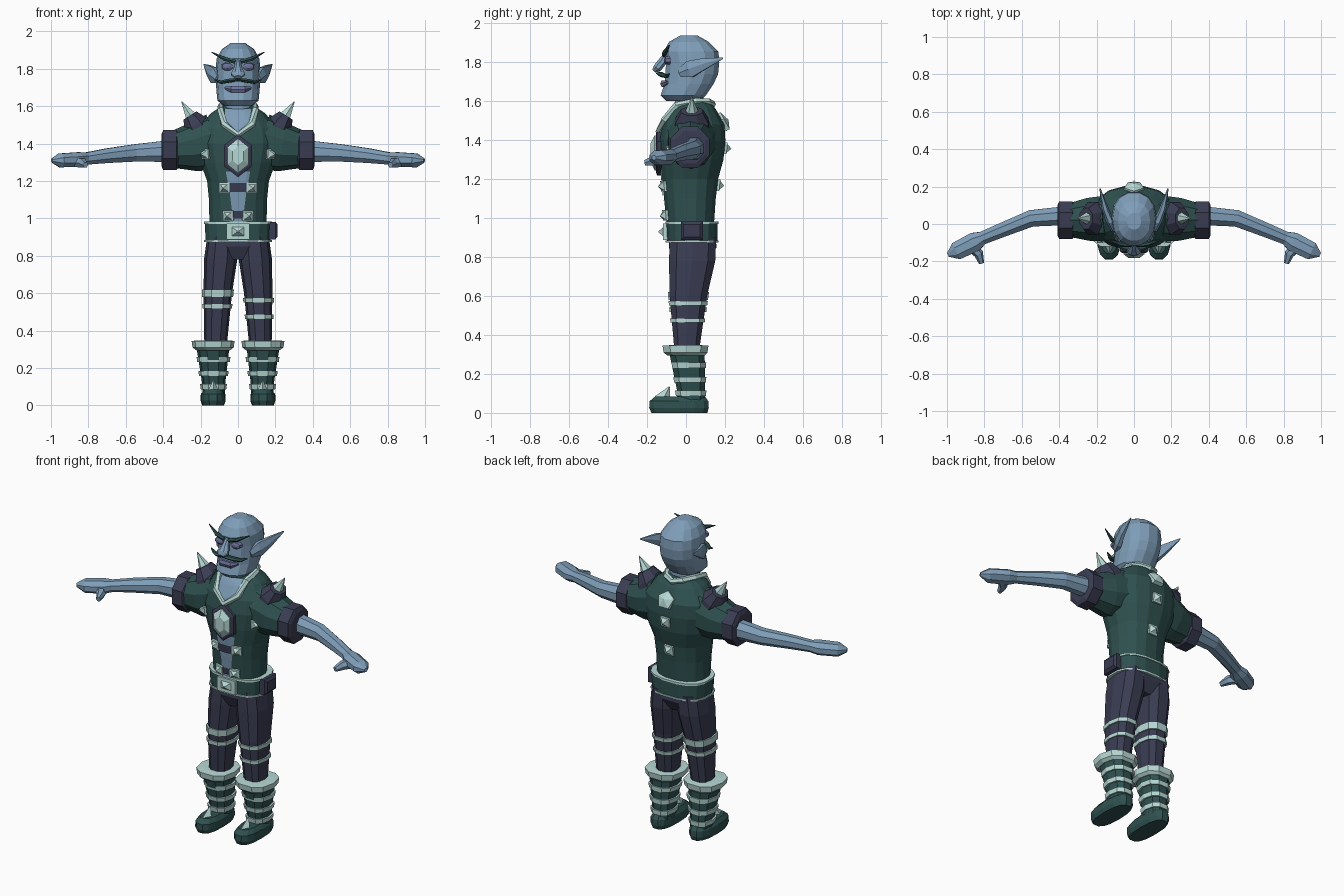
import bpy, bmesh, math
from mathutils import Vector
from mathutils.bvhtree import BVHTree


def material(name, rgb):
    m = bpy.data.materials.new(name)
    m.diffuse_color = (*rgb, 1)
    return m


SKIN = material("skin", (.21, .34, .48))
GREEN = material("green_leather", (.028, .082, .08))
NAVY = material("navy_cloth", (.042, .046, .085))
PALE = material("pale_metal", (.47, .69, .66))
LIP = material("lip", (.15, .17, .33))


def finish(name, bm, mat, mirror):
    bmesh.ops.recalc_face_normals(bm, faces=bm.faces)
    me = bpy.data.meshes.new(name)
    bm.to_mesh(me)
    bm.free()
    me.materials.append(mat)
    ob = bpy.data.objects.new(name, me)
    bpy.context.collection.objects.link(ob)
    if mirror:
        mod = ob.modifiers.new("mirror", 'MIRROR')
        mod.use_mirror_merge = False
    return ob


def loft(name, rings, mat, mirror=False, closed=False):
    bm = bmesh.new()
    vs = [[bm.verts.new(p) for p in r] for r in rings]
    n = len(vs[0])
    pairs = list(zip(vs, vs[1:])) + ([(vs[-1], vs[0])] if closed else [])
    for a, b in pairs:
        for i in range(n):
            j = (i + 1) % n
            bm.faces.new((a[i], a[j], b[j], b[i]))
    if not closed:
        bm.faces.new(vs[0])
        bm.faces.new(vs[-1])
    return finish(name, bm, mat, mirror)


def stack(name, rows, mat, n=12, p=2.3, mirror=False):
    """Horizontal rounded sections: (z, centre x, half width, y front, y back)."""
    def pw(v):
        return math.copysign(abs(v) ** (2 / p), v)
    rings = []
    for z, cx, rx, y0, y1 in rows:
        ang = [2 * math.pi * (i + .5) / n - math.pi / 2 for i in range(n)]
        rings.append([Vector((cx + rx * pw(math.cos(a)),
                              (y0 + y1) / 2 + (y1 - y0) / 2 * pw(math.sin(a)), z)) for a in ang])
    return loft(name, rings, mat, mirror)


def tube(name, pts, mat, n=8, phase=0, mirror=False, closed=False):
    """Sections along a path: (x, y, z, half width, half height)."""
    rings, k = [], len(pts)
    for i, q in enumerate(pts):
        a = pts[(i - 1) % k] if closed else pts[max(i - 1, 0)]
        b = pts[(i + 1) % k] if closed else pts[min(i + 1, k - 1)]
        t = (Vector(b[:3]) - Vector(a[:3])).normalized()
        side = t.cross(Vector((0, 1, 0) if abs(t.z) > .98 else (0, 0, 1))).normalized()
        up = side.cross(t)
        ang = [2 * math.pi * j / n + math.radians(phase) for j in range(n)]
        rings.append([Vector(q[:3]) + side * q[3] * math.cos(w) + up * q[4] * math.sin(w) for w in ang])
    return loft(name, rings, mat, mirror, closed)


# Vest body and sleeves
vest = stack("vest", [(.96, 0, .155, -.1, .145), (1.1, 0, .158, -.115, .155), (1.2, 0, .168, -.125, .167),
                      (1.3, 0, .205, -.135, .195), (1.4, 0, .225, -.138, .205), (1.48, 0, .215, -.122, .2),
                      (1.56, 0, .15, -.08, .155), (1.6, 0, .09, -.045, .12)], GREEN, 16)
bvh = BVHTree.FromPolygons([v.co for v in vest.data.vertices], [p.vertices for p in vest.data.polygons])
tube("sleeve", [(.13, .03, 1.41, .13, .15), (.24, .025, 1.38, .12, .13), (.36, .02, 1.365, .09, .095)],
     GREEN, 10, 18, True)
tube("sleeve_cuff", [(.315, .02, 1.365, .09, .095), (.33, .02, 1.365, .108, .115),
                     (.4, .02, 1.365, .108, .115), (.41, .02, 1.365, .085, .09)], NAVY, 8, 22.5, True)


def on_vest(x, z, back=False):
    s = 1 if back else -1
    hit, nor, *_ = bvh.ray_cast(Vector((x, s, z)), Vector((0, -s, 0)))
    return hit, nor if nor.y * s > 0 else -nor


def drape(name, rows, mat, off):
    """Panel laid on the vest front; rows are (z, half width)."""
    bm = bmesh.new()
    grid = []
    for (z0, w0), (z1, w1) in zip(rows, rows[1:]):
        for i in range(6):
            t = i / 5
            z, w = z0 + (z1 - z0) * t, w0 + (w1 - w0) * t
            grid.append([bm.verts.new(on_vest(w * c / 4, z)[0] - Vector((0, off, 0))) for c in range(-4, 5)])
    for a, b in zip(grid, grid[1:]):
        for c in range(8):
            bm.faces.new((a[c], a[c + 1], b[c + 1], b[c]))
    finish(name, bm, mat, False)


def stud(name, loc, nor, steps, w, h, mat, n=4, phase=45, mirror=False):
    """Faceted ornament; steps are (height, scale)."""
    k = math.sqrt(2) if n == 4 else 1
    tube(name, [(*(loc + nor * d), w * s * k, h * s * k) for d, s in steps], mat, n, phase, mirror)


# Bare chest, straps and metal on the vest
drape("chest_skin", [(1.585, .07), (1.5, .068), (1.44, .004)], SKIN, .006)
drape("open_front_skin", [(1.25, .065), (1.12, .042), (.98, .025)], SKIN, .005)
drape("upper_strap", [(1.19, .085), (1.14, .085)], NAVY, .011)
drape("lower_strap", [(1.04, .06), (1.0, .06)], NAVY, .011)
PYRAMID = [(-.01, 1), (.012, 1), (.014, .7), (.035, .02)]
for z, x in ((1.345, .175), (1.165, .07), (1.015, .05)):
    stud("vest_stud", *on_vest(x, z), PYRAMID, .029, .027, PALE, mirror=True)
for z in (1.36, 1.17):
    stud("back_stud", *on_vest(0, z, True), PYRAMID, .03, .03, PALE)
loc, nor = on_vest(0, 1.49, True)
stud("back_gem", loc, nor, [(-.01, 1), (.012, 1), (.03, .02)], .055, .055, PALE, 5, 90)
loc, nor = on_vest(0, 1.335)
nor = Vector((0, -1, 0))
stud("gem_rim", loc, nor, [(-.02, 1), (.015, 1), (.022, .85)], .085, .115, NAVY, 6, 90)
stud("chest_gem", loc, nor, [(0, 1), (.028, 1), (.048, .55)], .064, .09, PALE, 6, 90)
half = [(.075, -.108, 1.505), (.092, -.05, 1.58), (.09, .05, 1.6), (.055, .112, 1.598)]
path = [(0, -.138, 1.445)] + half + [(0, .135, 1.585)] + [(-x, y, z) for x, y, z in reversed(half)]
tube("collar", [(*q, .019, .019) for q in path], PALE, 6, 0, closed=True)

# Shoulder pads with spikes
tube("shoulder_pad", [(.18, .03, 1.43, .1, .085), (.225, .03, 1.5, .092, .075), (.257, .03, 1.55, .06, .045)],
     NAVY, 8, 22.5, True)
tube("shoulder_spike", [(.235, .03, 1.52, .045, .045), (.302, .03, 1.625, .002, .002)], PALE, 6, 0, True)

# Arms and hands
tube("arm", [(.36, .045, 1.36, .055, .063), (.55, .03, 1.35, .048, .05), (.7, -.03, 1.335, .042, .042),
             (.81, -.075, 1.32, .038, .035), (.85, -.095, 1.315, .056, .042), (.95, -.145, 1.31, .052, .04),
             (.995, -.165, 1.31, .012, .012)], SKIN, 8, 22.5, True)
tube("thumb", [(.88, -.11, 1.305, .03, .03), (.83, -.16, 1.295, .026, .028), (.815, -.21, 1.285, .014, .016)],
     SKIN, 6, 0, True)

# Belt, buckle and pouch
stack("belt", [(.88, 0, .176, -.1, .165), (.98, 0, .18, -.105, .165)], GREEN, 16, 2.6)
for z, h in ((.88, .005), (.977, .006)):
    stack("belt_trim", [(z - h, 0, .184, -.108, .17), (z + h, 0, .184, -.108, .17)], PALE, 16, 2.6)
stud("buckle", Vector((0, -.1, .93)), Vector((0, -1, 0)), [(-.01, 1), (.018, 1), (.018, .75), (.01, .7), (.04, .08)],
     .062, .043, PALE)
tube("pouch", [(.15, .03, .935, .08, .066), (.2, .03, .935, .08, .066), (.212, .03, .935, .06, .045)], NAVY, 4, 45)

# Trousers
stack("hips", [(.92, 0, .16, -.09, .155), (.85, 0, .168, -.092, .16), (.78, 0, .09, -.06, .12)], NAVY, 12, 2.5)
stack("trouser_leg", [(.9, .085, .08, -.088, .16), (.78, .093, .089, -.092, .155), (.6, .108, .076, -.088, .112),
                      (.32, .12, .06, -.062, .07)], NAVY, 10, 2.5, True)


def leg_row(z, side, grow):
    t = (.6 - z) / .28
    return (z, side * (.108 + .012 * t), .076 - .016 * t + grow, -.088 + .026 * t - grow, .112 - .042 * t + grow)


for side, z, h in ((1, .563, .012), (1, .474, .011), (-1, .6, .02), (-1, .53, .012)):
    stack("knee_band", [leg_row(z - h, side, .008), leg_row(z + h, side, .008)], PALE, 10, 2.5)

# Boots
stack("boot_cuff", [(.295, .133, .09, -.1, .1), (.31, .133, .11, -.12, .115), (.345, .133, .115, -.125, .12),
                    (.348, .133, .07, -.08, .08)], PALE, 10, 2.5, True)
stack("boot_shaft", [(.05, .13, .06, -.05, .1), (.12, .13, .062, -.05, .1), (.31, .134, .088, -.09, .1)],
      GREEN, 10, 2.4, True)
for z in (.1, .17, .245):
    g = (z - .1) * .13
    stack("boot_stripe", [(z - .014, .131, .068 + g, -.055 - g, .106), (z + .014, .131, .072 + g, -.06 - g, .108)],
          PALE, 10, 2.4, True)
stack("boot_foot", [(0, .133, .058, -.18, .112), (.025, .133, .067, -.192, .12), (.06, .133, .066, -.19, .118),
                    (.085, .132, .048, -.16, .1)], GREEN, 14, 2.6, True)
tube("toe_spike", [(.132, -.12, .065, .035, .045), (.132, -.085, .135, .002, .002)], PALE, 4, 0, True)

# Head and neck
stack("neck", [(1.48, 0, .085, -.06, .1), (1.64, 0, .078, -.06, .09)], SKIN)
stack("head", [(1.602, 0, .078, -.105, .07), (1.63, 0, .11, -.133, .105), (1.69, 0, .116, -.113, .145),
               (1.74, 0, .118, -.11, .168), (1.8, 0, .12, -.105, .174), (1.855, 0, .114, -.117, .17),
               (1.905, 0, .086, -.09, .12), (1.938, 0, .038, -.03, .06)], SKIN, 14, 2.25)
tube("nose", [(0, -.1, 1.84, .014, .014), (0, -.12, 1.805, .022, .024), (0, -.148, 1.77, .04, .024),
              (0, -.165, 1.755, .02, .012)], SKIN, 8, 22.5)
tube("ear", [(.105, -.03, 1.745, .02, .025), (.13, .02, 1.765, .022, .05), (.155, .085, 1.79, .018, .035),
             (.182, .19, 1.822, .003, .004)], SKIN, 6, 0, True)
tube("eyebrow", [(.015, -.112, 1.838, .012, .013), (.07, -.108, 1.852, .014, .012), (.14, -.085, 1.888, .003, .003)],
     GREEN, 6, 0, True)
tube("eye", [(.056, -.08, 1.812, .034, .024), (.056, -.105, 1.81, .03, .021), (.056, -.113, 1.81, .012, .009)],
     LIP, 8, 22.5, True)
tube("moustache", [(-.001, -.135, 1.743, .02, .01), (.055, -.122, 1.735, .018, .012), (.09, -.1, 1.728, .014, .01),
                   (.125, -.085, 1.742, .003, .003)], GREEN, 6, 0, True)
tube("lips", [(-.068, -.095, 1.698, .008, .008), (-.035, -.118, 1.69, .015, .02), (.035, -.118, 1.69, .015, .02),
              (.068, -.095, 1.698, .008, .008)], LIP, 6, 0)
